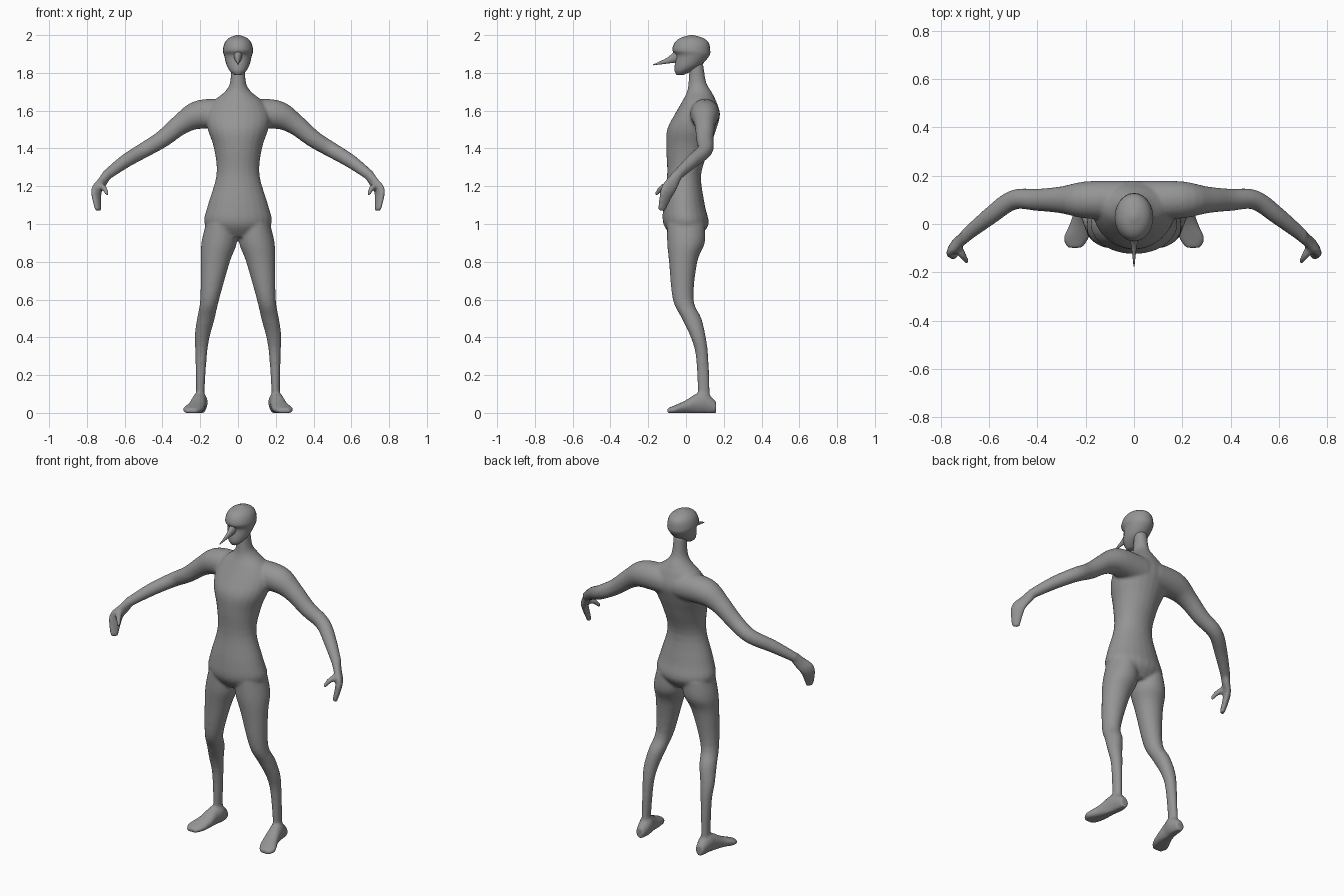
import bpy
import bmesh
import math
from mathutils import Vector

default_cube = bpy.data.objects.get("Cube")
if default_cube:
    bpy.data.objects.remove(default_cube, do_unlink=True)

grey = bpy.data.materials.new("plain grey")
grey.use_nodes = True
colour = (0.3, 0.3, 0.3, 1)
grey.diffuse_color = colour
grey.node_tree.nodes["Principled BSDF"].inputs["Base Color"].default_value = colour

SIDES = 24
STEPS = 4
SIDEWAYS = Vector((1, 0, 0))
BACKWARD = Vector((0, 1, 0))
UPWARD = Vector((0, 0, 1))


def smooth_rows(rows):
    """Pass a smooth curve through the key sections."""
    rows = [Vector(row) for row in rows]
    padded = [rows[0], *rows, rows[-1]]
    result = []
    for before, start, end, after in zip(padded, padded[1:], padded[2:], padded[3:]):
        leave, arrive = (end - before) / 2, (after - start) / 2
        for step in range(STEPS):
            t = step / STEPS
            bend = leave * (1 - t) - arrive * t
            ease = t * t * (3 - 2 * t)
            result.append(start.lerp(end, ease) + bend * (t * (1 - t)))
    return result + [rows[-1]]


def loft(bm, rows, across, other=None):
    """Closed tube through sections of centre and radii, square to its path unless both axes are given."""
    rows = smooth_rows(rows)
    centres = [Vector(row[:3]) for row in rows]
    loops = []
    for i, (row, centre) in enumerate(zip(rows, centres)):
        u, v = across, other
        if other is None:
            following = centres[min(i + 1, len(centres) - 1)]
            previous = centres[max(i - 1, 0)]
            along = (following - previous).normalized()
            u = (across - along * across.dot(along)).normalized()
            v = u.cross(along)
        loop = []
        for corner in range(SIDES):
            angle = math.tau * corner / SIDES
            offset = u * row[3] * math.cos(angle) + v * row[-1] * math.sin(angle)
            loop.append(bm.verts.new(centre + offset))
        loops.append(loop)

    faces = [bm.faces.new(loops[0]), bm.faces.new(loops[-1])]
    for lower, upper in zip(loops, loops[1:]):
        for i in range(SIDES):
            faces.append(bm.faces.new((lower[i - 1], lower[i], upper[i], upper[i - 1])))
    bmesh.ops.recalc_face_normals(bm, faces=faces)


def mirror_copy(bm):
    """Repeat everything built so far on the right."""
    copied = bmesh.ops.duplicate(bm, geom=bm.verts[:] + bm.edges[:] + bm.faces[:])["geom"]
    for item in copied:
        if isinstance(item, bmesh.types.BMVert):
            item.co.x = -item.co.x
    flipped = [item for item in copied if isinstance(item, bmesh.types.BMFace)]
    bmesh.ops.reverse_faces(bm, faces=flipped)


def finish(name, bm):
    mesh = bpy.data.meshes.new(name)
    bm.to_mesh(mesh)
    bm.free()
    mesh.materials.append(grey)
    mesh.shade_smooth()
    part = bpy.data.objects.new(name, mesh)
    bpy.context.collection.objects.link(part)
    return part


body = bmesh.new()

# Leg, from hip to ankle
loft(body, [
    (.09, 0, 1, .08, .1), (.1, 0, .9, .094, .1), (.12, -.015, .8, .077, .075),
    (.15, -.015, .6, .05, .055), (.17, .03, .5, .047, .052), (.19, .065, .4, .04, .04),
    (.195, .085, .3, .03, .033), (.2, .095, .1, .022, .032), (.2, .1, .04, .025, .035),
], SIDEWAYS, BACKWARD)

# Foot, from heel to toe, with a flat sole
loft(body, [
    (.2, .16, .03, .025, .03), (.2, .1, .055, .04, .055), (.21, .05, .05, .04, .05),
    (.22, 0, .034, .047, .034), (.24, -.06, .02, .053, .02), (.245, -.1, .012, .03, .012),
], SIDEWAYS, UPWARD)
for vert in body.verts:
    if vert.co.z < .02:
        vert.co.z = max(0, vert.co.z * 1.6 - .012)

# Arm, from shoulder to wrist
loft(body, [
    (.04, .1, 1.58, .08), (.2, .1, 1.58, .077), (.3, .1, 1.53, .056), (.4, .1, 1.45, .046),
    (.5, .1, 1.39, .041), (.6, .03, 1.33, .036), (.7, -.05, 1.255, .027),
], BACKWARD)

# Hand and thumb
palm_width = Vector((.5, -.8, 0))
loft(body, [
    (.69, -.045, 1.265, .027, .026), (.72, -.07, 1.22, .036, .022),
    (.75, -.1, 1.17, .042, .02), (.74, -.13, 1.07, .022, .013),
], palm_width)
loft(body, [
    (.735, -.09, 1.205, .02), (.71, -.13, 1.19, .016), (.69, -.16, 1.155, .01),
], palm_width)

mirror_copy(body)

# Torso and neck
loft(body, [
    (0, 0, .93, .09, .07), (0, 0, 1, .177, .12), (0, -.01, 1.1, .16, .11),
    (0, -.01, 1.26, .114, .09), (0, .01, 1.4, .127, .115), (0, .03, 1.5, .16, .13),
    (0, .06, 1.58, .17, .12), (0, .07, 1.65, .13, .09), (0, .07, 1.7, .07, .065),
    (0, .06, 1.75, .042, .047), (0, .055, 1.85, .037, .036),
], SIDEWAYS, BACKWARD)

# Fuse the limbs and relax the joins
figure = finish("body", body)
fuse = figure.modifiers.new("fuse", 'REMESH')
fuse.mode = 'VOXEL'
fuse.voxel_size = .008
fuse.use_smooth_shade = True
relax = figure.modifiers.new("relax", 'SMOOTH')
relax.iterations = 8

# Head with a brow over sunken eyes
head = bmesh.new()
loft(head, [
    (0, -.03, 1.79, .02, .02), (0, -.015, 1.81, .043, .045), (0, .01, 1.84, .06, .07),
    (0, .035, 1.89, .073, .088), (0, .028, 1.92, .08, .1), (0, .03, 1.96, .07, .09),
    (0, .03, 1.985, .047, .06), (0, .03, 2, .01, .01),
], SIDEWAYS, BACKWARD)
finish("head", head)

# Long tapering beak
beak = bmesh.new()
loft(beak, [
    (0, -.04, 1.89, .024, .036), (0, -.09, 1.867, .012, .017), (0, -.175, 1.842, .002, .002),
], SIDEWAYS)
finish("beak", beak)
